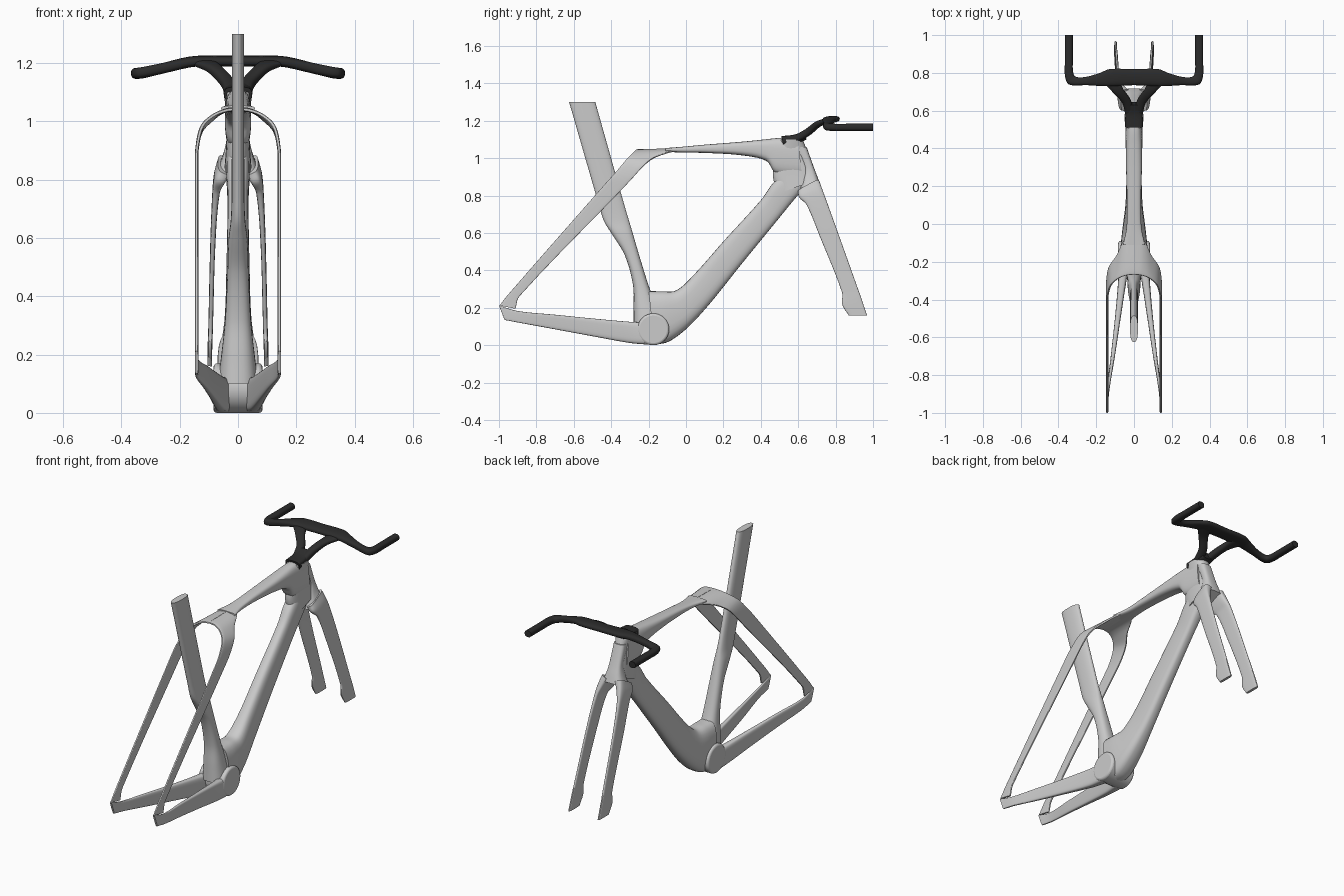
import bpy
import bmesh
import math
from mathutils import Vector

default_cube = bpy.data.objects.get("Cube")
if default_cube:
    bpy.data.objects.remove(default_cube, do_unlink=True)


def make_material(name, value):
    material = bpy.data.materials.new(name)
    material.use_nodes = True
    colour = (value, value, value, 1)
    material.diffuse_color = colour
    material.node_tree.nodes["Principled BSDF"].inputs["Base Color"].default_value = colour
    return material


grey = make_material("light grey", .6)
black = make_material("matte black", .025)


def add_object(name, bm, material):
    bmesh.ops.recalc_face_normals(bm, faces=bm.faces)
    mesh = bpy.data.meshes.new(name)
    bm.to_mesh(mesh)
    bm.free()
    mesh.materials.append(material)
    obj = bpy.data.objects.new(name, mesh)
    bpy.context.collection.objects.link(obj)
    bpy.ops.object.select_all(action="DESELECT")
    bpy.context.view_layer.objects.active = obj
    obj.select_set(True)
    bpy.ops.object.shade_smooth_by_angle(angle=math.radians(40))
    return obj


def smooth_stations(stations, steps=5):
    """Pass a smooth curve through the stations, paced by their spacing."""
    rows = [Vector(s) for s in stations]
    last = len(rows) - 1
    pace = [0]
    for a, b in zip(rows, rows[1:]):
        pace.append(pace[-1] + (b - a).length)
    slopes = []
    for i in range(last + 1):
        low, high = max(i - 1, 0), min(i + 1, last)
        slopes.append((rows[high] - rows[low]) / (pace[high] - pace[low]))
    result = []
    for i in range(last):
        gap = pace[i + 1] - pace[i]
        for k in range(steps):
            t = k / steps
            rise = t * t * (3 - 2 * t)
            result.append(rows[i] * (1 - rise) + rows[i + 1] * rise
                          + slopes[i] * gap * t * (1 - t) ** 2
                          - slopes[i + 1] * gap * t * t * (1 - t))
    result.append(rows[last])
    return result


def loft(name, stations, material=grey, power=2.5, mirror=False, sides=28):
    """Each station holds two opposite edge points and a half thickness."""
    rows = smooth_stations(stations)
    firsts = [Vector(r[:3]) for r in rows]
    seconds = [Vector(r[3:6]) for r in rows]
    centres = [(p + q) / 2 for p, q in zip(firsts, seconds)]
    bm = bmesh.new()
    rings = []
    for i, centre in enumerate(centres):
        along = centres[min(i + 1, len(rows) - 1)] - centres[max(i - 1, 0)]
        across = (firsts[i] - seconds[i]) / 2
        thick = along.cross(across).normalized() * rows[i][6]
        ring = []
        for k in range(sides):
            angle = math.tau * k / sides
            c, s = math.cos(angle), math.sin(angle)
            u = math.copysign(abs(c) ** (2 / power), c)
            v = math.copysign(abs(s) ** (2 / power), s)
            ring.append(bm.verts.new(centre + across * u + thick * v))
        rings.append(ring)
    for a, b in zip(rings, rings[1:]):
        for k in range(sides):
            n = (k + 1) % sides
            bm.faces.new((a[k], a[n], b[n], b[k]))
    bm.faces.new(rings[0])
    bm.faces.new(rings[-1])
    obj = add_object(name, bm, material)
    if mirror:
        obj.modifiers.new("both sides", "MIRROR")
    return obj


def side_loft(name, stations, material=grey, **options):
    """Stations traced in the side plane: y, z, y, z, half width, x."""
    full = []
    for y, z, y2, z2, width, *offset in stations:
        x = offset[0] if offset else 0
        full.append((x, y, z, x, y2, z2, width))
    return loft(name, full, material, **options)


def cross_cylinder(name, radius, length, material):
    bm = bmesh.new()
    bmesh.ops.create_cone(bm, cap_ends=True, segments=48, radius1=radius,
                          radius2=radius, depth=length)
    for v in bm.verts:
        v.co = Vector((v.co.z, v.co.x - .175, v.co.y + .085))
    return add_object(name, bm, material)


# Seat mast, flaring into the bottom of the frame
seat_tube = side_loft("seat_tube", [
    (-.485, 1.3, -.625, 1.3, .021),
    (-.327, .74, -.463, .74, .022),
    (-.303, .66, -.437, .66, .025),
    (-.285, .6, -.4, .6, .032),
    (-.25, .48, -.327, .48, .036),
    (-.2, .32, -.283, .32, .044),
    (-.16, .22, -.28, .2, .056),
    (-.1, .1, -.28, .1, .07)])

# Down tube with the flat ledge ahead of the seat tube
down_tube = side_loft("down_tube", [
    (-.2, .29, -.17, .002, .07),
    (-.13, .288, -.09, .02, .07),
    (-.05, .294, .01, .095, .06),
    (.05, .385, .13, .225, .046),
    (.2, .555, .29, .425, .04),
    (.4, .775, .49, .67, .036),
    (.46, .86, .58, .78, .04),
    (.54, .95, .65, .86, .036)], power=3)

# Top tube, spreading at the back toward the seat stays
side_loft("top_tube", [
    (.6, 1.105, .62, .9, .044),
    (.5, 1.108, .48, .92, .045),
    (.42, 1.1, .43, .985, .044),
    (.3, 1.088, .3, 1.015, .042),
    (.1, 1.072, .1, 1.028, .037),
    (-.02, 1.061, -.02, 1.03, .04),
    (-.11, 1.054, -.11, 1.034, .058)], power=3)

# Head of the frame
side_loft("head_tube", [
    (.625, 1.1, .5, 1.1, .05),
    (.65, 1.03, .475, .99, .038),
    (.68, .95, .465, .9, .04),
    (.69, .88, .49, .81, .046)])

# Seat stays: flat bands meeting in an arch behind the top tube
loft("seat_stays", [
    (.142, -.997, .212, .142, -.912, .195, .006),
    (.142, -.95, .272, .142, -.89, .262, .006),
    (.142, -.43, .865, .142, -.345, .83, .006),
    (.139, -.38, .92, .141, -.28, .9, .006),
    (.122, -.325, .985, .127, -.22, .965, .007),
    (.085, -.29, 1.02, .09, -.165, 1.005, .007),
    (.04, -.272, 1.038, .05, -.08, 1.035, .007),
    (0, -.268, 1.042, 0, -.03, 1.045, .007)], power=5, mirror=True)

# Chain stays with their dropout ends
side_loft("chain_stays", [
    (-1, .213, -.97, .135, .006, .142),
    (-.9, .183, -.88, .118, .007, .139),
    (-.7, .163, -.7, .085, .011, .112),
    (-.5, .143, -.5, .048, .015, .086),
    (-.3, .125, -.3, .012, .022, .062),
    (-.2, .12, -.2, .003, .03, .052)], power=4, mirror=True)

# Bottom bracket shell with an open bore through the frame
shell = cross_cylinder("bottom_bracket", .085, .168, grey)
rounding = shell.modifiers.new("rounded rim", "BEVEL")
rounding.width = .012
rounding.segments = 3
bore = cross_cylinder("bore_cutter", .06, .5, grey)
bore.hide_render = True
bore.display_type = "WIRE"
for part in (shell, seat_tube, down_tube, bpy.data.objects["chain_stays"]):
    cut = part.modifiers.new("bore", "BOOLEAN")
    cut.operation = "DIFFERENCE"
    cut.solver = "EXACT"
    cut.object = bore

# Fork crown and its two blades
side_loft("fork_crown", [
    (.645, 1.06, .58, 1.06, .036),
    (.684, .95, .63, .95, .038),
    (.703, .9, .62, .88, .05),
    (.718, .855, .6, .8, .072)], power=3)
side_loft("fork_blades", [
    (.712, .88, .6, .82, .026, .045),
    (.73, .83, .605, .79, .021, .062),
    (.752, .77, .645, .75, .013, .075),
    (.813, .6, .716, .58, .009, .086),
    (.92, .3, .835, .28, .008, .094),
    (.938, .25, .834, .22, .008, .096),
    (.968, .16, .87, .16, .008, .097)], power=3.5, mirror=True)

# Stem and the two legs that carry the bar
side_loft("stem", [
    (.51, 1.118, .52, 1.068, .047),
    (.58, 1.126, .6, 1.08, .045),
    (.63, 1.145, .645, 1.1, .034)], black, power=3.5)
loft("stem_legs", [
    (.0, .61, 1.11, .045, .575, 1.1, .02),
    (.022, .665, 1.145, .062, .64, 1.135, .02),
    (.06, .72, 1.185, .105, .69, 1.178, .017),
    (.08, .775, 1.205, .16, .745, 1.2, .014)], black, mirror=True)

# Handlebar with forward grips
loft("handlebar", [
    (0, .82, 1.21, 0, .735, 1.204, .018),
    (.13, .82, 1.21, .13, .73, 1.204, .018),
    (.18, .8, 1.204, .17, .73, 1.2, .018),
    (.26, .778, 1.183, .25, .735, 1.183, .018),
    (.313, .782, 1.167, .343, .738, 1.167, .019),
    (.323, .81, 1.165, .365, .78, 1.165, .019),
    (.324, .86, 1.165, .366, .86, 1.165, .019),
    (.324, 1, 1.165, .366, 1, 1.165, .019)], black, mirror=True)
